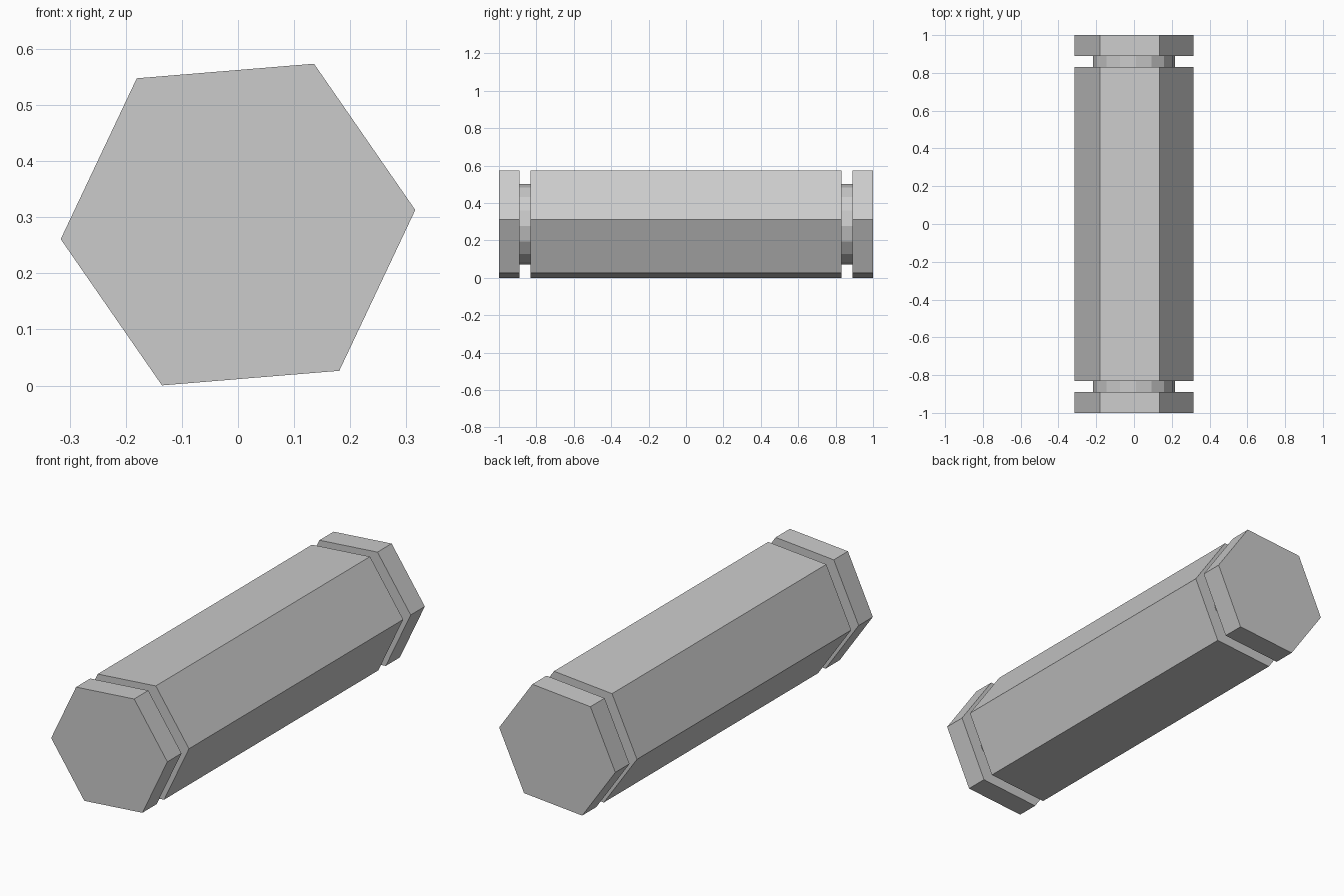
import bpy, bmesh, math

if "Cube" in bpy.data.objects:
    bpy.data.objects.remove(bpy.data.objects["Cube"])

CENTRE_Z = 0.287
PHASE = math.radians(64.7)   # slight roll of the whole bar about its length


def prism(name, sides, radius, y0, y1, caps=True):
    """Regular prism running along y, flat shaded."""
    bm = bmesh.new()
    rings = []
    for y in (y0, y1):
        ring = []
        for i in range(sides):
            a = PHASE + 2 * math.pi * i / sides
            ring.append(bm.verts.new((radius * math.cos(a), y,
                                      CENTRE_Z + radius * math.sin(a))))
        rings.append(ring)
    for i in range(sides):
        j = (i + 1) % sides
        bm.faces.new((rings[0][i], rings[0][j], rings[1][j], rings[1][i]))
    if caps:
        for ring in rings:
            bm.faces.new(ring)
    bmesh.ops.recalc_face_normals(bm, faces=bm.faces)
    mesh = bpy.data.meshes.new(name)
    bm.to_mesh(mesh)
    bm.free()
    obj = bpy.data.objects.new(name, mesh)
    bpy.context.collection.objects.link(obj)
    return obj


# Long hexagonal body
prism("body", 6, 0.317, -0.832, 0.832)

# Round neck and hexagonal cap at each end
for label, s in (("front", -1), ("back", 1)):
    y0, y1 = sorted((s * 0.832, s * 0.89))
    prism(label + "_neck", 16, 0.216, y0, y1)
    y0, y1 = sorted((s * 0.89, s * 1.0))
    prism(label + "_cap", 6, 0.317, y0, y1)
